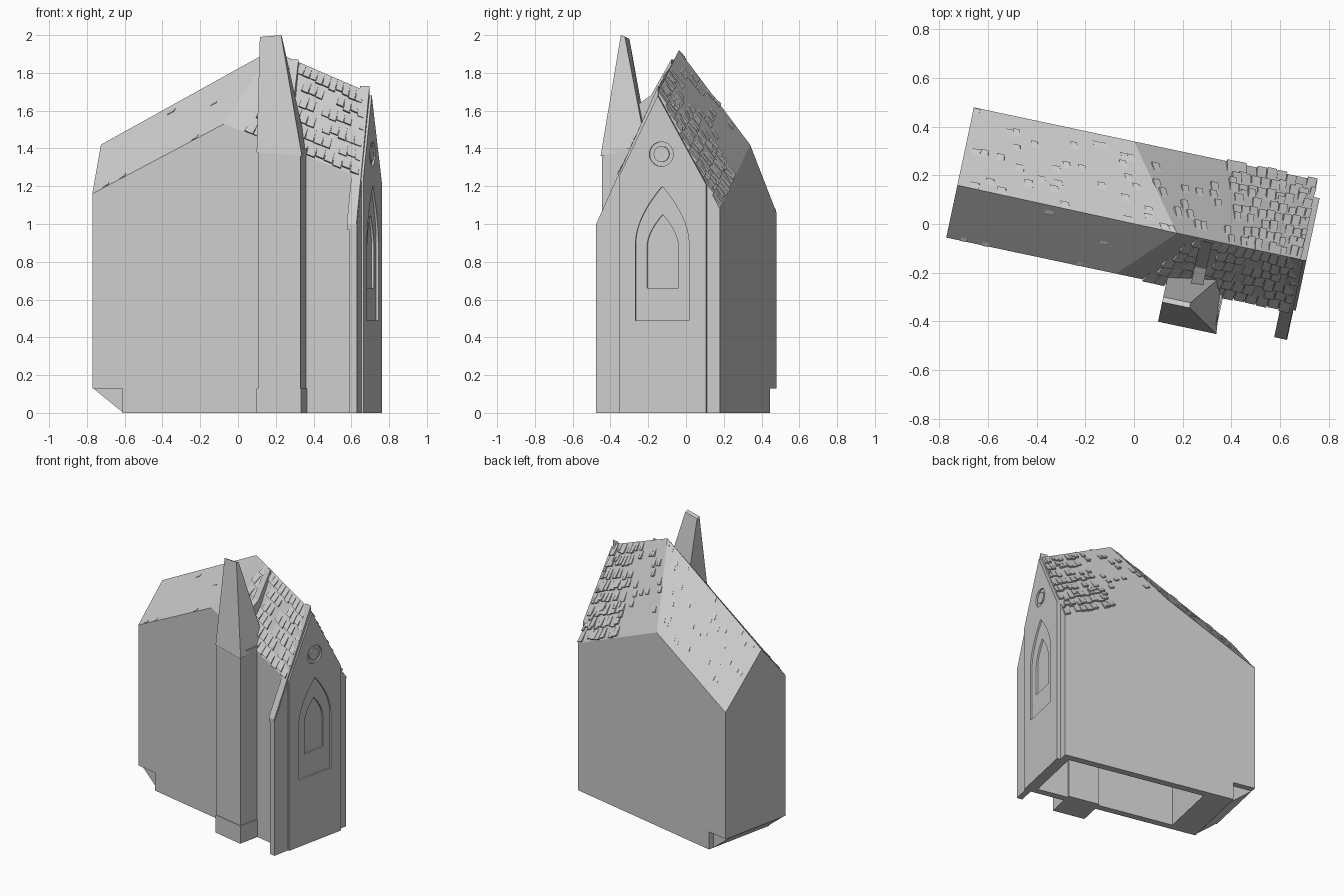
import bpy
import bmesh
import random
from math import radians, cos, sin, tau
from mathutils import Vector

random.seed(4)
if "Cube" in bpy.data.objects:
    bpy.data.objects.remove(bpy.data.objects["Cube"], do_unlink=True)

TURN = radians(-12)          # the building stands askew
stone = bpy.data.materials.new("pale_grey_stone")
stone.use_nodes = True
GREY = (0.6, 0.6, 0.6, 1)
stone.diffuse_color = GREY
stone.node_tree.nodes["Principled BSDF"].inputs["Base Color"].default_value = GREY


def finish(name, bm):
    bmesh.ops.recalc_face_normals(bm, faces=bm.faces)
    mesh = bpy.data.meshes.new(name)
    bm.to_mesh(mesh)
    bm.free()
    mesh.materials.append(stone)
    obj = bpy.data.objects.new(name, mesh)
    obj.rotation_euler.z = TURN
    bpy.context.collection.objects.link(obj)
    return obj


def loft(name, near, far):
    """Solid between two matching outlines."""
    bm = bmesh.new()
    a = [bm.verts.new(p) for p in near]
    b = [bm.verts.new(p) for p in far]
    bm.faces.new(a)
    bm.faces.new(b[::-1])
    for i in range(len(a)):
        j = (i + 1) % len(a)
        bm.faces.new((a[i], a[j], b[j], b[i]))
    return finish(name, bm)


def slab(name, outline, x0, x1):
    """Upright plate: outline in y and z, thickness along x."""
    return loft(name, [(x0, y, z) for y, z in outline], [(x1, y, z) for y, z in outline])


def box(name, x0, x1, y0, y1, z0, z1):
    return slab(name, [(y0, z0), (y1, z0), (y1, z1), (y0, z1)], x0, x1)


def cut(obj, cutter):
    mod = obj.modifiers.new("cut", "BOOLEAN")
    mod.operation = "DIFFERENCE"
    mod.solver = "EXACT"
    mod.object = cutter
    bpy.context.view_layer.update()
    graph = bpy.context.evaluated_depsgraph_get()
    mesh = bpy.data.meshes.new_from_object(obj.evaluated_get(graph))
    obj.modifiers.clear()
    obj.data = mesh
    bpy.data.objects.remove(cutter, do_unlink=True)


# Main body: long walls, end gables and a roof with one high crest
LEFT, RIGHT, FRONT, BACK, FOOT, LEDGE = -0.743, 0.70, -0.215, 0.332, -0.58, 0.13


def long_wall(bm, y, left_z, peak_x, peak_z, right_z):
    outline = [(LEFT, LEDGE), (FOOT, LEDGE), (FOOT, 0), (RIGHT, 0),
               (RIGHT, right_z), (peak_x, peak_z), (LEFT, left_z)]
    return [bm.verts.new((x, y, z)) for x, z in outline]


bm = bmesh.new()
f = long_wall(bm, FRONT, 1.16, -0.03, 1.53, 1.25)
b = long_wall(bm, BACK, 1.06, -0.07, 1.42, 1.08)
low, crest, end = [bm.verts.new(p) for p in
                   ((LEFT, 0.005, 1.42), (0.18, 0, 1.92), (RIGHT, 0, 1.70))]
for wall in (f, b):
    bm.faces.new(wall)
    bm.faces.new((wall[6], wall[5], crest, low))
    bm.faces.new((wall[5], wall[4], end, crest))
for i in range(3):
    bm.faces.new((f[i], f[i + 1], b[i + 1], b[i]))
bm.faces.new((f[3], f[4], end, b[4], b[3]))
bm.faces.new((f[0], f[6], low, b[6], b[0]))
front_left = [v.co.copy() for v in (f[6], f[5], low, crest)]
front_right = [v.co.copy() for v in (f[5], f[4], crest, end)]
back_left = [v.co.copy() for v in (b[6], b[5], low, crest)]
back_right = [v.co.copy() for v in (b[5], b[4], crest, end)]
body = finish("main_body", bm)
cut(body, box("cavity_cutter", -0.38, 0.645, -0.165, 0.28, -0.1, 1.0))

# Sloped corbel under the overhanging end
loft("end_corbel", *[[(LEFT, y, LEDGE), (FOOT, y, 0), (FOOT, y, LEDGE)] for y in (-0.19, 0.29)])

# Gable front with its corner buttress
gable = slab("gable_front", [(-0.21, 0), (0.262, 0), (0.262, 1.21), (0, 1.68), (-0.21, 1.25)],
             0.67, 0.724)
slab("corner_buttress", [(-0.335, 0), (-0.2, 0), (-0.2, 1.27), (-0.335, 0.98)], 0.672, 0.714)
slab("gable_coping", [(-0.335, 0.97), (0, 1.66), (0, 1.73), (-0.335, 1.0)], 0.66, 0.712)


def arch(half, bottom, spring, top):
    side = [(half * (1 - t ** 1.8), spring + (top - spring) * t)
            for t in (i / 8 for i in range(9))]
    pts = [(half, bottom)] + side + [(-y, z) for y, z in side[-2::-1]] + [(-half, bottom)]
    return [(y + 0.025, z) for y, z in pts]


def ring(radius):
    return [(0.02 + radius * cos(tau * i / 20), 1.37 + radius * sin(tau * i / 20))
            for i in range(20)]


# Stepped window recess and round window
cut(gable, slab("arch_cutter", arch(0.145, 0.49, 0.9, 1.2), 0.712, 0.8))
cut(gable, slab("window_cutter", arch(0.085, 0.66, 0.88, 1.05), 0.700, 0.8))
cut(gable, slab("round_cutter", ring(0.065), 0.712, 0.8))
slab("round_window", ring(0.042), 0.70, 0.722)

# Stair turret with a steep half-hipped roof
box("turret_shaft", 0.185, 0.415, -0.366, -0.15, 0, 1.40)
box("turret_plinth", 0.18, 0.42, -0.371, -0.18, 0, 0.13)
bm = bmesh.new()
eave = [bm.verts.new(p) for p in ((0.18, -0.372, 1.38), (0.425, -0.372, 1.36),
                                  (0.40, -0.13, 1.40), (0.18, -0.16, 1.40))]
tops = [bm.verts.new(p) for p in ((0.18, -0.29, 1.99), (0.295, -0.29, 2.0),
                                  (0.295, -0.268, 1.99), (0.18, -0.268, 1.98))]
bm.faces.new(eave)
bm.faces.new(tops)
for i in range(4):
    j = (i + 1) % 4
    bm.faces.new((eave[i], eave[j], tops[j], tops[i]))
finish("turret_roof", bm)
loft("turret_link", *[[(x, -0.24, 1.4), (x, 0, 1.6), (x, -0.01, 1.87), (x, -0.12, 1.68), (x, -0.24, 1.60)]
                      for x in (0.28, 0.33)])


def shingles(name, quad, rows, columns, chance, start=0.0, thick=0.016):
    """Rows of worn tiles on a roof face; quad is eave start, eave end, ridge start, ridge end."""
    e0, e1, r0, r1 = quad
    normal = (e1 - e0).cross(r0 - e0).normalized()
    if normal.z < 0:
        normal = -normal

    def at(s, t):
        return e0.lerp(e1, s).lerp(r0.lerp(r1, s), t)

    bm = bmesh.new()
    for row in range(rows):
        for col in range(columns):
            if random.random() > chance:
                continue
            s0 = start + (1 - start) * (col + 0.5 * (row % 2) * 0.8) / columns
            s1 = min(s0 + (1 - start) * 0.92 / columns, 1)
            t0 = (row + random.uniform(0.02, 0.25)) / rows
            t1 = min((row + 1.0) / rows, 1)
            if s1 - s0 < 0.01:
                continue
            lift = normal * random.uniform(0.5, 1) * thick
            ends = []
            for s in (s0, s1):
                low_edge, high_edge = at(s, t0), at(s, t1)
                ends.append([bm.verts.new(p) for p in
                             (low_edge - normal * 0.004, low_edge + lift, high_edge)])
            a, c = ends
            bm.faces.new(a)
            bm.faces.new(c[::-1])
            for i in range(3):
                j = (i + 1) % 3
                bm.faces.new((a[i], c[i], c[j], a[j]))
    finish(name, bm)


# Worn tiling, dense on the gable side and sparse on the long slopes
shingles("front_tiles", front_right, 6, 13, 0.85, 0.15)
shingles("back_tiles", back_right, 8, 9, 0.85, 0.5)
shingles("back_crest_tiles", back_right, 10, 22, 0.12)
shingles("back_slope_tiles", back_left, 12, 24, 0.14, 0, 0.008)
shingles("front_slope_tiles", front_left, 12, 24, 0.03, 0, 0.006)
